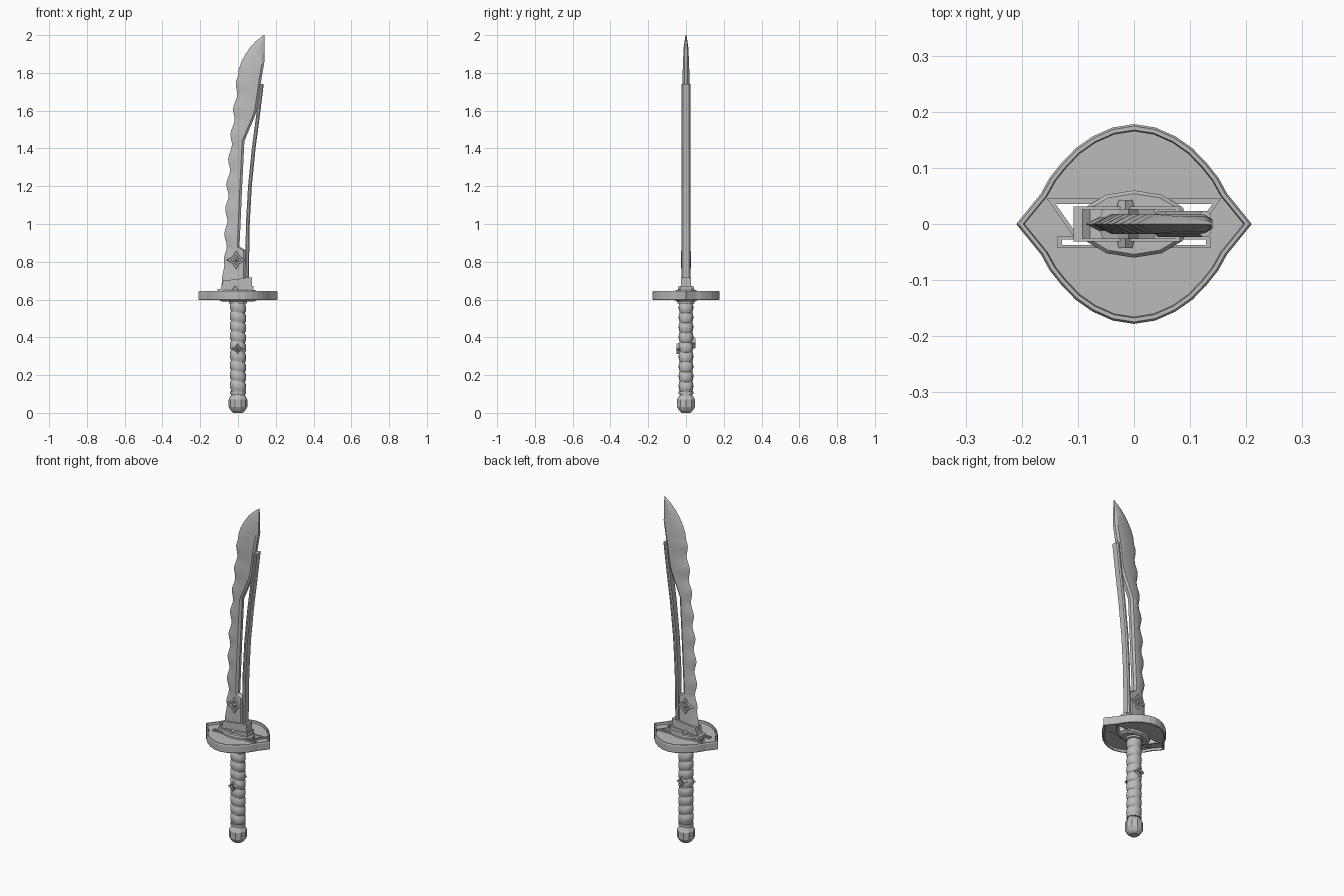
import bpy, bmesh, math

if "Cube" in bpy.data.objects:
    bpy.data.objects.remove(bpy.data.objects["Cube"])

steel = bpy.data.materials.new("grey_steel")
steel.diffuse_color = (0.5, 0.5, 0.5, 1)
steel.use_nodes = True
steel.node_tree.nodes["Principled BSDF"].inputs["Base Color"].default_value = steel.diffuse_color


def loft(name, rings, closed=False, smooth=False):
    """Skin a list of equal-length point rings; cap the ends unless closed."""
    bm = bmesh.new()
    vs = [[bm.verts.new(p) for p in r] for r in rings]
    n = len(vs[0])
    pairs = list(zip(vs, vs[1:])) + ([(vs[-1], vs[0])] if closed else [])
    for a, b in pairs:
        for i in range(n):
            j = (i + 1) % n
            bm.faces.new((a[i], a[j], b[j], b[i]))
    if not closed:
        bm.faces.new(vs[0])
        bm.faces.new(vs[-1])
    bmesh.ops.recalc_face_normals(bm, faces=bm.faces)
    me = bpy.data.meshes.new(name)
    bm.to_mesh(me)
    bm.free()
    ob = bpy.data.objects.new(name, me)
    bpy.context.collection.objects.link(ob)
    me.materials.append(steel)
    if smooth:
        bpy.ops.object.select_all(action='DESELECT')
        ob.select_set(True)
        bpy.context.view_layer.objects.active = ob
        bpy.ops.object.shade_smooth_by_angle(angle=math.radians(30))
    return ob


def interp(table, z):
    for (z0, v0), (z1, v1) in zip(table, table[1:]):
        if z <= z1:
            return v0 + (v1 - v0) * max(0, z - z0) / (z1 - z0)
    return table[-1][1]


def flat(pts, z, s=1):
    return [(x * s, y * s, z) for x, y in pts]


def oval(rx, ry, z, n=12, tilt=0):
    return [(rx * math.cos(a), ry * math.sin(a), z - tilt * rx * math.cos(a))
            for a in (2 * math.pi * i / n for i in range(n))]


# Blade: wavy cutting edge, spine stepping back to leave a slot for the rail
EDGE = [(.65, -.088), (.72, -.084), (.8, -.068), (1, -.064), (1.2, -.055), (1.4, -.041),
        (1.6, -.02), (1.75, -.004), (1.82, .004), (1.86, .018), (1.9, .04), (1.94, .068),
        (1.97, .096), (2, .136)]
SPINE = [(.65, .042), (.86, .042), (.88, .008), (1.2, .022), (1.44, .034), (1.56, .085),
         (1.6, .1), (1.74, .12), (1.86, .14), (2, .14)]
THICK = [(.65, .018), (1.8, .018), (1.93, .013), (2, .003)]
heights = sorted({round(.65 + 1.35 * i / 90, 4) for i in range(91)} | {z for z, _ in EDGE + SPINE})
rings = []
for z in heights:
    e, s, t = interp(EDGE, z), interp(SPINE, z), interp(THICK, z)
    if .78 < z < 1.78:
        e -= .007 * math.sin(2 * math.pi * (z - .78) / .1333)
    k, b = min(.035, .45 * (s - e)), min(.012, .3 * (s - e))
    rings.append([(e, 0, z), (e + k, t, z), (s - b, t, z), (s, t * .5, z),
                  (s, -t * .5, z), (s - b, -t, z), (e + k, -t, z)])
loft("blade", rings, smooth=True)

# Chamfered rail running behind the slot
RAIL = [(.69, .047), (1, .052), (1.2, .063), (1.4, .083), (1.56, .104), (1.74, .126)]
w, d = .01, .023
section = [(-w, -d + .006), (-w + .006, -d), (w - .006, -d), (w, -d + .006),
           (w, d - .006), (w - .006, d), (-w + .006, d), (-w, d - .006)]
loft("spine_rail", [[(x + px, y, z) for px, y in section] for z, x in RAIL])

# Blade collar with a sloping top
for name, grow, top in (("blade_collar", 0, .0), ("blade_collar_foot", .008, -.045)):
    bx, by = .1 + grow, .026 + grow * .6
    lo = [(-bx, -by, .63), (.074 + grow, -by, .63), (.074 + grow, by, .63), (-bx, by, .63)]
    tilt = 1 if top == 0 else 0
    hi = [(-bx + .022 * tilt, -by, .7 + top), (.074 + grow, -by, .718 + top),
          (.074 + grow, by, .718 + top), (-bx + .022 * tilt, by, .7 + top)]
    loft(name, [lo, hi])

# Guard: round plate drawn out to two points, raised rim, sunken panel
quarter = [(.21, 0), (.188, .027), (.166, .054), (.15, .083), (.13, .108), (.104, .135),
           (.074, .156), (.038, .172), (0, .178)]
half = quarter + [(-x, y) for x, y in quarter[-2::-1]]
outline = half + [(x, -y) for x, y in half[-2:0:-1]]
profile = [(.93, .611), (.94, .598), (.98, .598), (1, .604), (1, .639),
           (.98, .645), (.94, .645), (.93, .632)]
guard = loft("guard", [flat(outline, z, s) for s, z in profile])

# Two framed openings through the guard
OPENINGS = {
    "upper": ([(-.155, .045), (.155, .045), (.108, -.022), (-.108, -.022)],
              [(-.14, .036), (.14, .036), (.104, -.015), (-.104, -.015)]),
    "lower": ([(-.136, -.022), (.136, -.022), (.136, -.043), (-.136, -.043)],
              [(-.128, -.028), (.128, -.028), (.128, -.037), (-.128, -.037)])}
for name, (outer, inner) in OPENINGS.items():
    cutter = loft(name + "_cutter", [flat(inner, .55), flat(inner, .7)])
    cutter.hide_render = True
    cutter.hide_viewport = True
    cutter.display_type = 'WIRE'
    mod = guard.modifiers.new(name, 'BOOLEAN')
    mod.operation, mod.object, mod.solver = 'DIFFERENCE', cutter, 'EXACT'
    loft(name + "_opening_frame", [flat(outer, .603), flat(outer, .64),
                                   flat(inner, .64), flat(inner, .603)], closed=True)

# Oval washers above and below the guard
loft("guard_washer", [oval(.085, .05, .59), oval(.1, .06, .598), oval(.1, .06, .643),
                      oval(.092, .054, .65)])

# Grip: slanted wrapped ridges
rings = [oval(.037, .033, .09)]
for i in range(9):
    z = .118 + i * .052
    for dz, r in ((0, .9), (.008, 1.02), (.026, 1.06), (.042, 1), (.049, .9)):
        rings.append(oval(.041 * r, .037 * r, z + dz, 16, .16))
rings[0] = oval(.037, .033, .09, 16)
rings.append(oval(.037, .033, .6, 16))
loft("grip", rings, smooth=True)
loft("grip_top_ring", [oval(.048, .044, z) for z in (.578, .6)])
loft("grip_bottom_ring", [oval(.042, .04, z) for z in (.1, .114)])

# Faceted pommel
loft("pommel", [oval(r, r, z, 10) for z, r in
                ((0, .024), (.012, .038), (.03, .049), (.072, .049), (.092, .038), (.104, .028))])


# Four-pointed ornaments: notched diamond ring around a small pyramid gem
def star(x, z, r, y, notch=.56):
    return [(x + r * f * math.cos(i * math.pi / 4), y, z + r * f * math.sin(i * math.pi / 4))
            for i in range(8) for f in [1 if i % 2 == 0 else notch]]


def ornament(name, x, z, r, y0, y1):
    loft(name + "_ring", [star(x, z, r, y0), star(x, z, r * .92, y1),
                          star(x, z, r * .58, y1), star(x, z, r * .52, y0)], closed=True)
    loft(name + "_gem", [star(x, z, r * .4, y0, .72), star(x, z, r * .1, y1, .72)])


for side, s in (("front", -1), ("back", 1)):
    ornament(side + "_blade_ornament", -.01, .81, .05, .012 * s, .027 * s)
    ornament(side + "_grip_ornament", -.002, .34 if s < 0 else .37, .03, .03 * s, .05 * s)
    loft(side + "_collar_stud", [star(-.015, .657, .018, .02 * s, .7),
                                 star(-.015, .657, .012, .043 * s, .7)])
